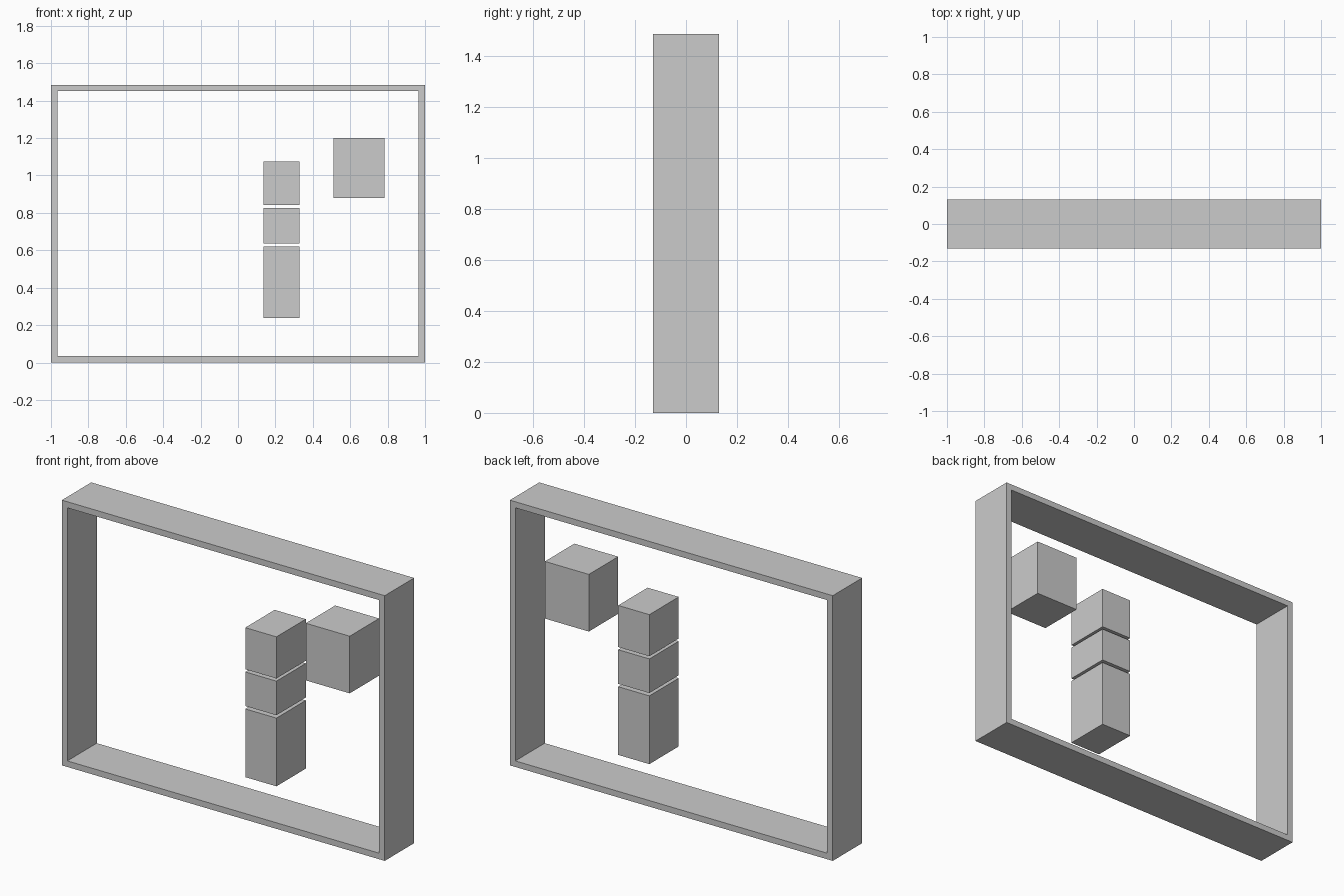
import bpy
import bmesh

if "Cube" in bpy.data.objects:
    bpy.data.objects.remove(bpy.data.objects["Cube"])

DEPTH = 0.13          # half depth shared by every part
HEIGHT = 1.485
WALL = 0.034


def finish(name, bm):
    bmesh.ops.recalc_face_normals(bm, faces=bm.faces)
    mesh = bpy.data.meshes.new(name)
    bm.to_mesh(mesh)
    bm.free()
    obj = bpy.data.objects.new(name, mesh)
    bpy.context.collection.objects.link(obj)
    return obj


def block(name, x0, x1, z0, z1):
    bm = bmesh.new()
    bmesh.ops.create_cube(bm, size=1)
    bmesh.ops.scale(bm, vec=(x1 - x0, 2 * DEPTH, z1 - z0), verts=bm.verts)
    bmesh.ops.translate(bm, vec=((x0 + x1) / 2, 0, (z0 + z1) / 2), verts=bm.verts)
    return finish(name, bm)


def rect(bm, inset, y):
    x, z0, z1 = 1 - inset, inset, HEIGHT - inset
    return [bm.verts.new((px, y, pz)) for px, pz in
            ((-x, z0), (x, z0), (x, z1), (-x, z1))]


# Rectangular frame: four loops bridged into one closed ring
bm = bmesh.new()
loops = [rect(bm, 0, -DEPTH), rect(bm, 0, DEPTH),
         rect(bm, WALL, DEPTH), rect(bm, WALL, -DEPTH)]
for i in range(4):
    a, b = loops[i], loops[(i + 1) % 4]
    for j in range(4):
        k = (j + 1) % 4
        bm.faces.new((a[j], a[k], b[k], b[j]))
finish("outer_frame", bm)

# Stacked column of three blocks with thin gaps
for name, z0, z1 in (("column_lower", 0.238, 0.62),
                     ("column_middle", 0.636, 0.827),
                     ("column_upper", 0.842, 1.075)):
    block(name, 0.136, 0.329, z0, z1)

# Separate larger block at upper right
block("side_block", 0.511, 0.783, 0.88, 1.2)
